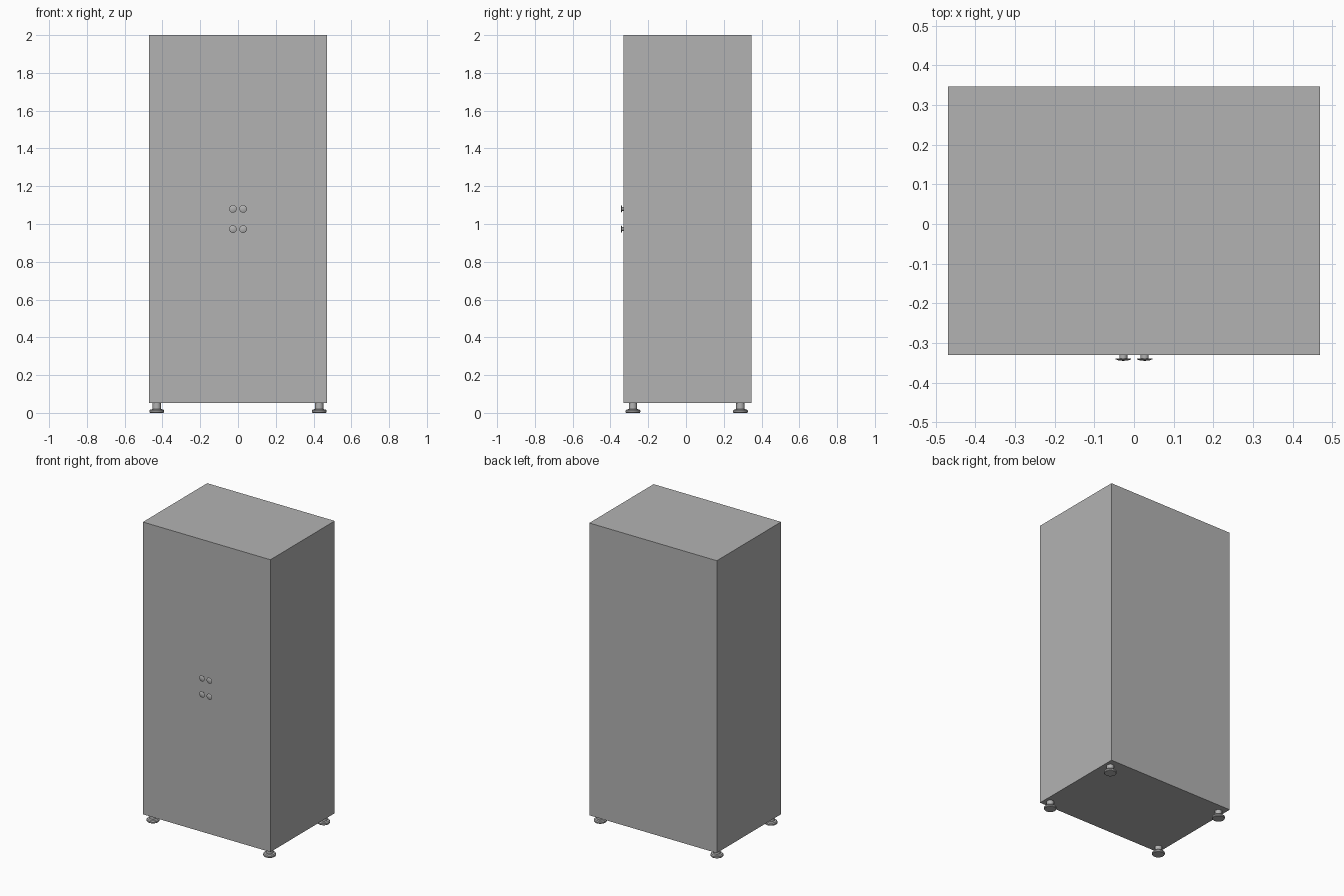
import bpy, bmesh, math
from mathutils import Matrix, Vector

cube = bpy.data.objects.get("Cube")
if cube:
    bpy.data.objects.remove(cube, do_unlink=True)


def material(name, rgb):
    m = bpy.data.materials.new(name)
    m.use_nodes = True
    m.diffuse_color = (*rgb, 1)
    m.node_tree.nodes["Principled BSDF"].inputs["Base Color"].default_value = (*rgb, 1)
    return m


grey = material("cabinet grey", (0.45, 0.45, 0.45))


def finish(name, bm, location, smooth):
    bmesh.ops.recalc_face_normals(bm, faces=bm.faces)
    mesh = bpy.data.meshes.new(name)
    bm.to_mesh(mesh)
    bm.free()
    mesh.materials.append(grey)
    obj = bpy.data.objects.new(name, mesh)
    obj.location = location
    bpy.context.collection.objects.link(obj)
    if smooth:
        bpy.ops.object.select_all(action='DESELECT')
        obj.select_set(True)
        bpy.context.view_layer.objects.active = obj
        bpy.ops.object.shade_smooth_by_angle(angle=math.radians(30))
    return obj


def box(name, low, high):
    low, high = Vector(low), Vector(high)
    bm = bmesh.new()
    bmesh.ops.create_cube(bm, size=1, matrix=Matrix.Diagonal((*(high - low), 1)))
    return finish(name, bm, (low + high) / 2, False)


def lathe(name, profile, location, forward=False, sides=32):
    """Spin a (radius, height) profile; forward points its axis to the front."""
    bm = bmesh.new()
    verts = [bm.verts.new((r, 0, h)) for r, h in profile]
    edges = [bm.edges.new(pair) for pair in zip(verts, verts[1:])]
    bmesh.ops.spin(bm, geom=verts + edges, cent=(0, 0, 0), axis=(0, 0, 1),
                   angle=math.tau, steps=sides)
    bmesh.ops.remove_doubles(bm, verts=bm.verts, dist=0.0001)
    if forward:
        bmesh.ops.rotate(bm, verts=bm.verts, matrix=Matrix.Rotation(math.pi / 2, 3, 'X'))
    return finish(name, bm, location, True)


# Closed cabinet body
box("cabinet_body", (-0.47, -0.33, 0.052), (0.47, 0.347, 2))

# Levelling feet: wide pad, sloped collar, narrow stem
foot = [(0, 0), (0.036, 0), (0.039, 0.004), (0.039, 0.012), (0.034, 0.018),
        (0.022, 0.02), (0.022, 0.052), (0, 0.052)]
# Door knobs: short stem and shallow domed disc
knob = [(0, 0), (0.01, 0), (0.01, 0.009), (0.019, 0.0095), (0.02, 0.011),
        (0.013, 0.014), (0, 0.0155)]

for side, sign in (("left", 1), ("right", -1)):
    for end, y in (("front", -0.281), ("back", 0.288)):
        lathe(f"{end}_{side}_foot", foot, (sign * 0.43, y, 0))
    for level, z in (("upper", 1.08), ("lower", 0.973)):
        lathe(f"{level}_{side}_knob", knob, (sign * 0.027, -0.33, z), forward=True)
